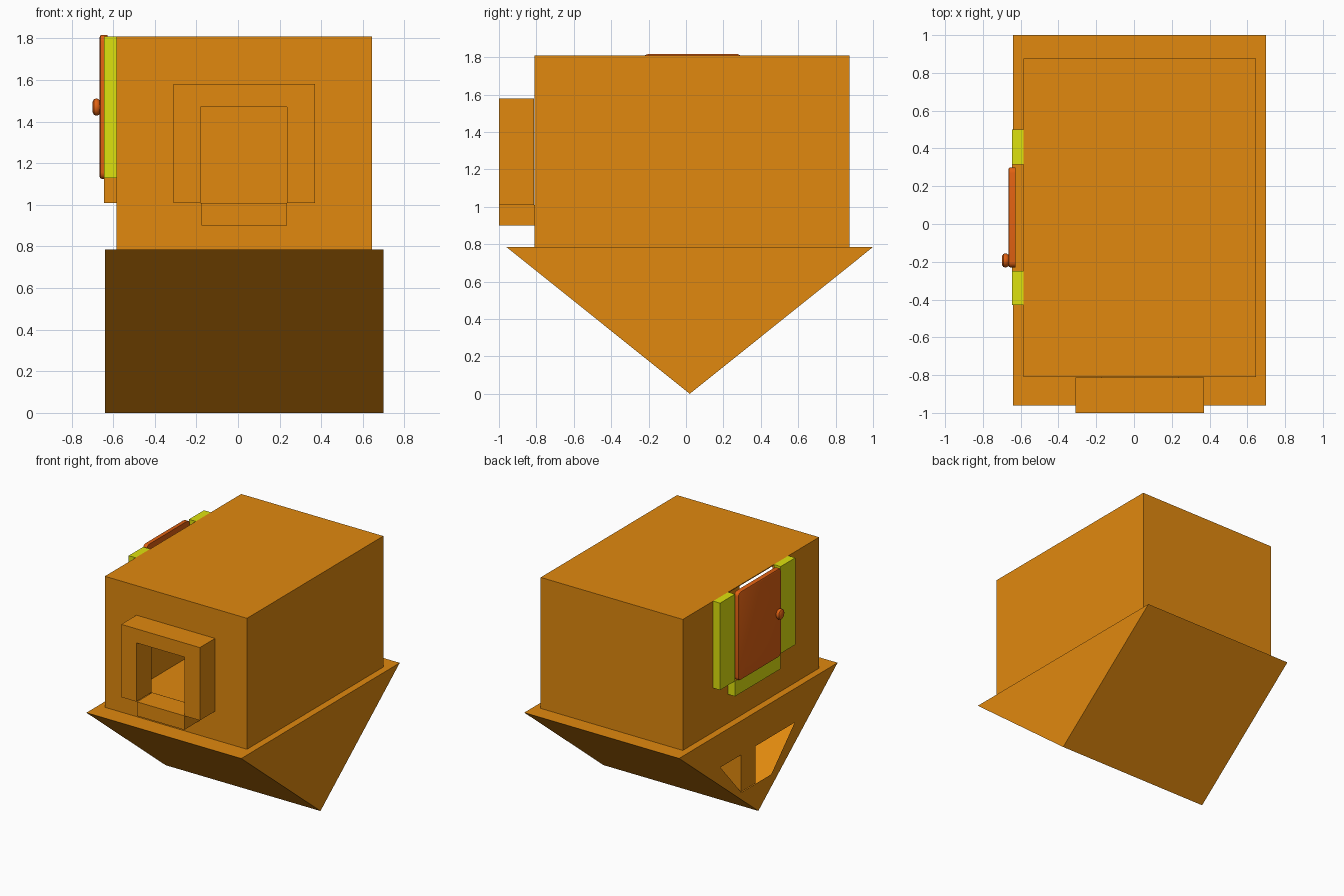
import bpy, bmesh, math
from mathutils import Vector

if "Cube" in bpy.data.objects:
    bpy.data.objects.remove(bpy.data.objects["Cube"])


def material(name, col):
    m = bpy.data.materials.new(name)
    m.diffuse_color = (*col, 1)
    m.use_nodes = True
    m.node_tree.nodes["Principled BSDF"].inputs["Base Color"].default_value = m.diffuse_color
    return m


ORANGE = material("orange", (0.75, 0.25, 0.0045))
GREEN = material("yellow_green", (0.73, 0.76, 0.004))
RED = material("rust_red", (0.75, 0.12, 0.006))


def finish(name, bm, *mats):
    bmesh.ops.remove_doubles(bm, verts=bm.verts, dist=0.0005)
    bmesh.ops.recalc_face_normals(bm, faces=bm.faces)
    me = bpy.data.meshes.new(name)
    bm.to_mesh(me)
    bm.free()
    ob = bpy.data.objects.new(name, me)
    bpy.context.collection.objects.link(ob)
    for m in mats:
        me.materials.append(m)
    return ob


def face(bm, pts):
    return bm.faces.new([bm.verts.new(p) for p in pts])


def ring(bm, outer, inner):
    """Flat wall with a four-cornered opening."""
    for i in range(4):
        j = (i + 1) % 4
        face(bm, [outer[i], outer[j], inner[j], inner[i]])


def box(name, lo, hi, *mats):
    bm = bmesh.new()
    bmesh.ops.create_cube(bm, size=1)
    for v in bm.verts:
        v.co = Vector([(a + b) / 2 + c * (b - a) for a, b, c in zip(lo, hi, v.co)])
    return finish(name, bm, *mats)


# House body: hollow thin shell with a front opening and a doorway
X0, X1, Y0, Y1, Z0, Z1 = -0.585, 0.645, -0.81, 0.875, 0.785, 1.81


def front_rect(x0, x1, z0, z1, y):
    return [(x0, y, z0), (x1, y, z0), (x1, y, z1), (x0, y, z1)]


def side_rect(y0, y1, z0, z1, x):
    return [(x, y0, z0), (x, y1, z0), (x, y1, z1), (x, y0, z1)]


bm = bmesh.new()
ring(bm, front_rect(X0, X1, Z0, Z1, Y0), front_rect(-0.18, 0.235, 1.01, 1.47, Y0))
ring(bm, side_rect(Y0, Y1, Z0, Z1, X0), side_rect(-0.25, 0.315, 1.13, 1.803, X0))
face(bm, side_rect(Y0, Y1, Z0, Z1, X1))
face(bm, front_rect(X0, X1, Z0, Z1, Y1))
face(bm, [(X0, Y0, Z1), (X1, Y0, Z1), (X1, Y1, Z1), (X0, Y1, Z1)])
finish("house_body", bm, ORANGE)

# Inverted gable roof with a window opening in the left gable
L, R, F, B, APEX = -0.64, 0.70, -0.96, 1.0, 0.02
bm = bmesh.new()
ring(bm, [(L, F, Z0), (L, B, Z0), (L, APEX, 0), (L, APEX, 0)],
     [(L, -0.43, 0.52), (L, 0.49, 0.52), (L, 0.23, 0.225), (L, -0.14, 0.225)])
face(bm, [(R, F, Z0), (R, B, Z0), (R, APEX, 0)])
for y in (F, B):
    face(bm, [(L, y, Z0), (R, y, Z0), (R, APEX, 0), (L, APEX, 0)])
face(bm, [(L, F, Z0), (R, F, Z0), (R, B, Z0), (L, B, Z0)])
finish("roof", bm, ORANGE)

# Post seen inside the gable window
box("inner_post", (-0.635, 0.05, 0.225), (-0.35, 0.23, 0.78), ORANGE)

# Front window surround (U-shaped profile) and the block below it
profile = [(-0.31, 1.01), (-0.31, 1.58), (0.37, 1.58), (0.37, 1.01),
           (0.235, 1.01), (0.235, 1.47), (-0.18, 1.47), (-0.18, 1.01)]
bm = bmesh.new()
f = face(bm, [(x, -1.0, z) for x, z in profile])
ext = bmesh.ops.extrude_face_region(bm, geom=[f])
bmesh.ops.translate(bm, vec=(0, 0.188, 0),
                    verts=[g for g in ext["geom"] if isinstance(g, bmesh.types.BMVert)])
finish("window_surround", bm, ORANGE)
box("window_block", (-0.175, -1.0, 0.90), (0.235, -0.811, 1.01), ORANGE)

# Door trims
for side, y0, y1 in (("front", -0.43, -0.25), ("back", 0.315, 0.50)):
    box("door_trim_" + side, (-0.645, y0, 1.13), (X0, y1, 1.81), GREEN)
step = box("door_step", (-0.645, -0.25, 1.01), (X0, 0.315, 1.13), ORANGE, GREEN)
for p in step.data.polygons:
    p.material_index = int(p.normal.x < -0.5 or p.normal.y > 0.5)

# Door slab with rounded edges
door = box("door", (-0.665, -0.23, 1.125), (-0.628, 0.30, 1.817), RED)
bm = bmesh.new()
bm.from_mesh(door.data)
corners = [e for e in bm.edges
           if abs(e.verts[0].co.x - e.verts[1].co.x) > 0.01]
bmesh.ops.bevel(bm, geom=corners, offset=0.03, segments=4, profile=0.5, affect='EDGES')
rim = [e for e in bm.edges if e.verts[0].co.x < -0.66 and e.verts[1].co.x < -0.66]
bmesh.ops.bevel(bm, geom=rim, offset=0.01, segments=2, profile=0.5, affect='EDGES')
bm.to_mesh(door.data)
bm.free()

# Door knob: lathed profile about the x axis
bm = bmesh.new()
prof = [(-0.66, 0.028), (-0.67, 0.038), (-0.68, 0.042), (-0.692, 0.038), (-0.70, 0.024)]
N = 24
rows = [[bm.verts.new((x, -0.193 + 0.9 * r * math.cos(2 * math.pi * i / N),
                       1.47 + r * math.sin(2 * math.pi * i / N))) for i in range(N)]
        for x, r in prof]
for a, b in zip(rows, rows[1:]):
    for i in range(N):
        j = (i + 1) % N
        bm.faces.new([a[i], a[j], b[j], b[i]])
bm.faces.new(rows[0])
bm.faces.new(rows[-1])
knob = finish("door_knob", bm, RED)

for ob in (door, knob):
    bpy.ops.object.select_all(action='DESELECT')
    ob.select_set(True)
    bpy.context.view_layer.objects.active = ob
    bpy.ops.object.shade_smooth_by_angle(angle=math.radians(40))
